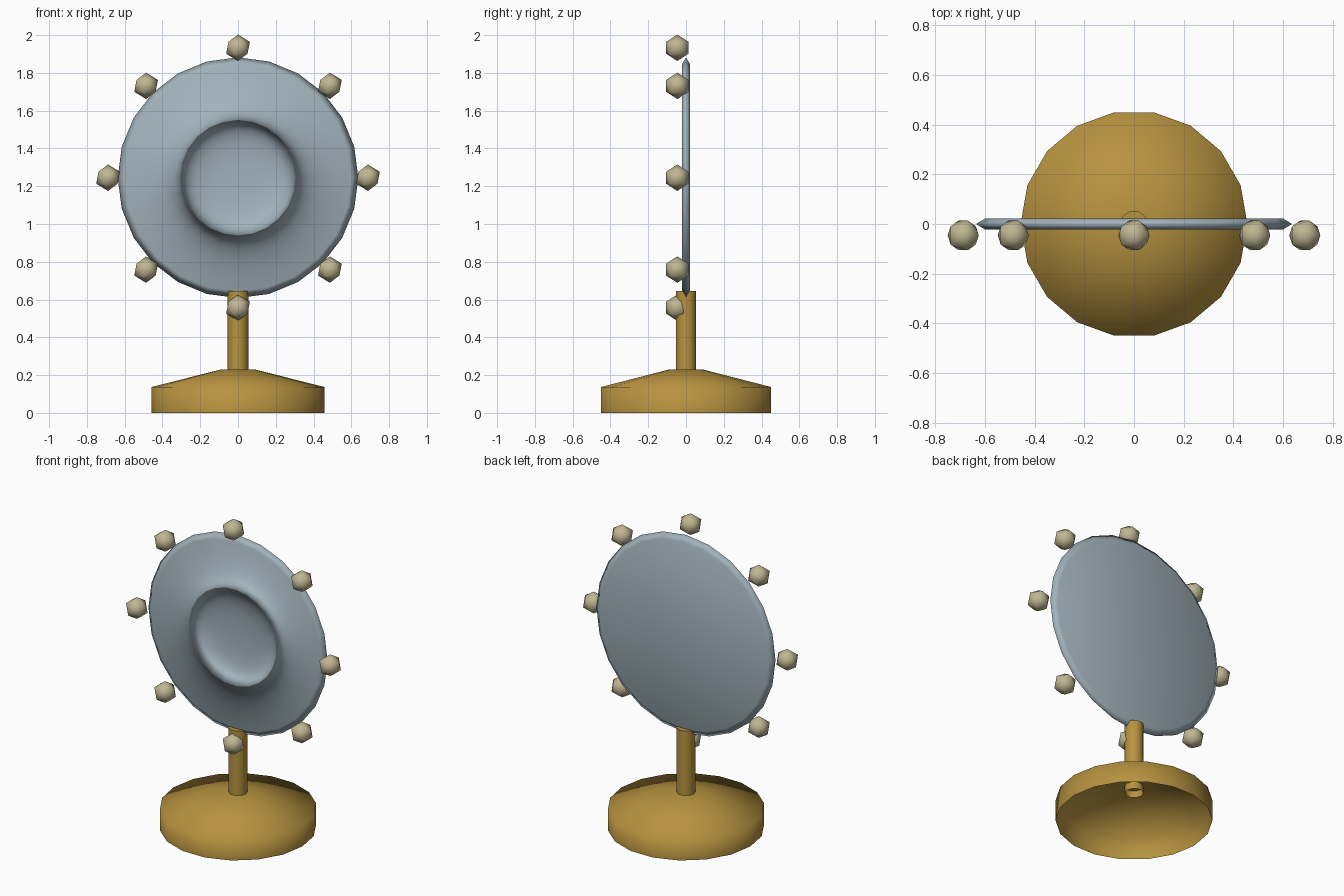
import bpy, bmesh, math
from mathutils import Matrix

if "Cube" in bpy.data.objects:
    bpy.data.objects.remove(bpy.data.objects["Cube"])


def material(name, rgb):
    m = bpy.data.materials.new(name)
    m.diffuse_color = (*rgb, 1)
    m.use_nodes = True
    m.node_tree.nodes["Principled BSDF"].inputs["Base Color"].default_value = m.diffuse_color
    return m


def finish(name, bm, mat):
    mesh = bpy.data.meshes.new(name)
    bm.to_mesh(mesh)
    bm.free()
    for p in mesh.polygons:
        p.use_smooth = True
    mesh.materials.append(mat)
    ob = bpy.data.objects.new(name, mesh)
    bpy.context.collection.objects.link(ob)
    return ob


def lathe(name, profile, sides, mat, closed=False, matrix=None):
    """Spin (radius, height) points around z; radius 0 gives a single pole."""
    bm = bmesh.new()
    rings = []
    for r, z in profile:
        if r == 0:
            rings.append([bm.verts.new((0, 0, z))] * sides)
        else:
            rings.append([bm.verts.new((r * math.cos(2 * math.pi * i / sides),
                                        r * math.sin(2 * math.pi * i / sides), z))
                          for i in range(sides)])
    pairs = list(zip(rings, rings[1:]))
    if closed:
        pairs.append((rings[-1], rings[0]))
    for a, b in pairs:
        for i in range(sides):
            j = (i + 1) % sides
            bm.faces.new(list(dict.fromkeys((a[i], a[j], b[j], b[i]))))
    if matrix:
        bm.transform(matrix)
    return finish(name, bm, mat)


gold = material("gold", (0.47, 0.29, 0.05))
blue_grey = material("blue_grey", (0.36, 0.45, 0.50))
cream = material("cream", (0.53, 0.47, 0.29))

CENTRE_Z = 1.245

# Hollow base, open underneath
lathe("base", [(0.457, 0), (0.457, 0.137), (0.09, 0.23), (0, 0.23)], 18, gold)

# Pole with flat top, its lower end poking through into the base
pole = lathe("pole", [(0.055, 0.185), (0.055, 0.645), (0, 0.645)], 10, gold)
pole.data.set_sharp_from_angle(angle=math.radians(40))

# Thin upright disc: both faces dip to one shared centre point
upright = Matrix.Translation((0, 0, CENTRE_Z)) @ Matrix.Rotation(math.radians(90), 4, 'X')
lathe("disc", [(0, 0), (0.6, -0.022), (0.637, 0), (0.6, 0.022)], 24, blue_grey,
      closed=True, matrix=upright)

# Eight beads around the rim
for k in range(8):
    a = k * math.pi / 4
    bm = bmesh.new()
    bmesh.ops.create_icosphere(
        bm, subdivisions=1, radius=0.07,
        matrix=Matrix.Translation((0.688 * math.cos(a), -0.046,
                                   CENTRE_Z + 0.688 * math.sin(a))))
    finish(f"bead_{k + 1}", bm, cream)
